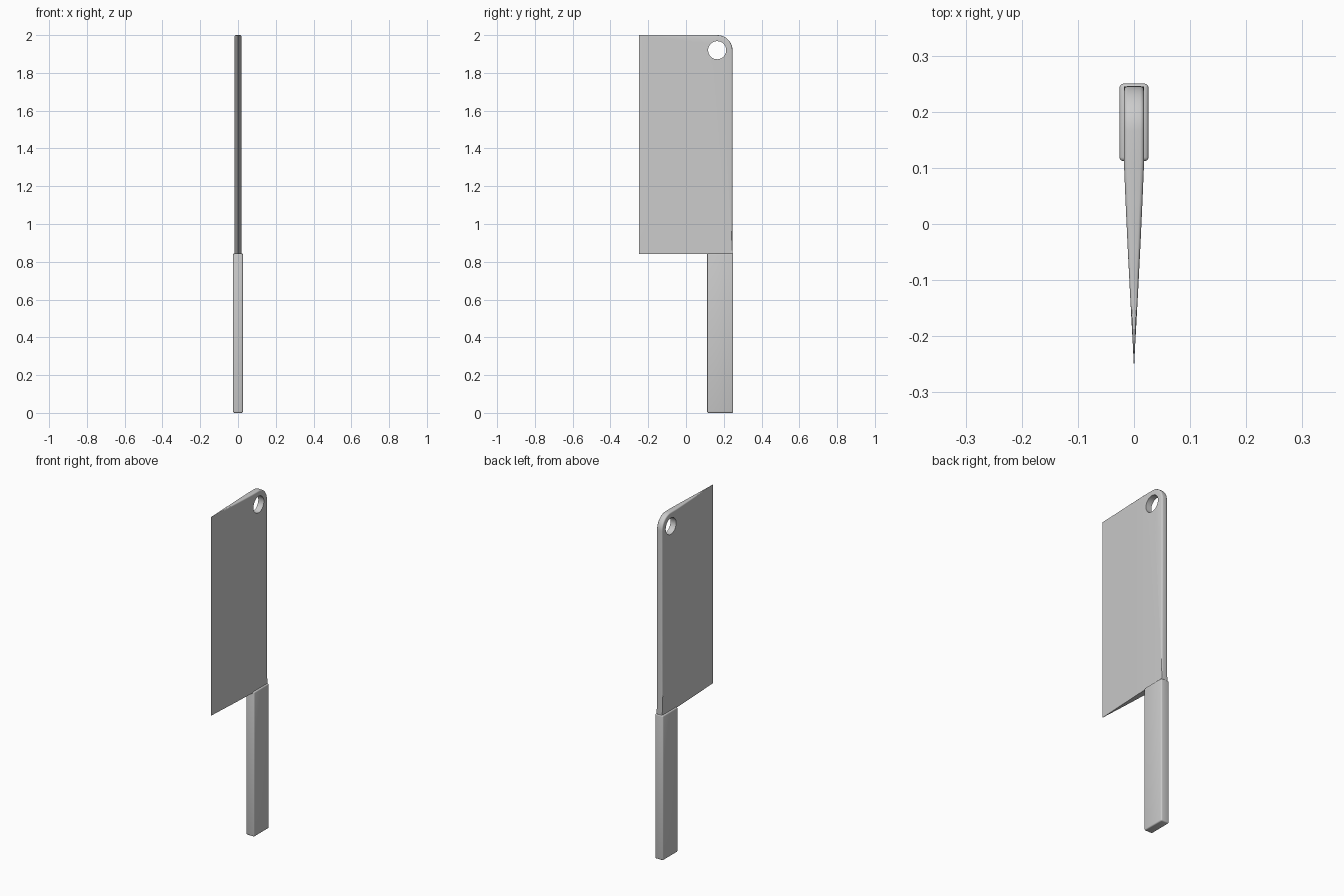
import bpy, bmesh, math
from mathutils import Vector

if "Cube" in bpy.data.objects:
    bpy.data.objects.remove(bpy.data.objects["Cube"])

HALF = 0.018                      # half thickness at the spine
EDGE_Y, FLAT_Y, SPINE_Y = -0.25, 0.11, 0.246
LOW, TOP, R = 0.84, 2.0, 0.08     # blade heel, tip and corner radius


def finish(bm, name):
    bmesh.ops.recalc_face_normals(bm, faces=bm.faces)
    me = bpy.data.meshes.new(name)
    bm.to_mesh(me)
    bm.free()
    ob = bpy.data.objects.new(name, me)
    bpy.context.collection.objects.link(ob)
    bpy.ops.object.select_all(action='DESELECT')
    ob.select_set(True)
    bpy.context.view_layer.objects.active = ob
    bpy.ops.object.shade_smooth_by_angle(angle=math.radians(35))
    return ob


def arc(cy, cz, r, a0, a1, n):
    return [(cy + r * math.cos(a0 + (a1 - a0) * i / n),
             cz + r * math.sin(a0 + (a1 - a0) * i / n)) for i in range(n + 1)]


# Blade: flat outline with hanging hole, extruded, spine rounded, then ground to a wedge
bm = bmesh.new()
corner = arc(SPINE_Y - R, TOP - R, R, 0, math.pi / 2, 10)
outline = [(EDGE_Y, LOW), (SPINE_Y, LOW)] + corner + [(EDGE_Y, TOP)]
hole = arc(0.165, 1.92, 0.048, 0, math.tau, 32)[:-1]
for loop in (outline, hole):
    vs = [bm.verts.new((-HALF, y, z)) for y, z in loop]
    for i, v in enumerate(vs):
        bm.edges.new((v, vs[(i + 1) % len(vs)]))
bmesh.ops.triangle_fill(bm, use_beauty=True, use_dissolve=False, edges=bm.edges[:],
                        normal=Vector((1, 0, 0)))
ext = bmesh.ops.extrude_face_region(bm, geom=bm.faces[:], use_keep_orig=True)
bmesh.ops.translate(bm, vec=(2 * HALF, 0, 0),
                    verts=[g for g in ext['geom'] if isinstance(g, bmesh.types.BMVert)])
bmesh.ops.recalc_face_normals(bm, faces=bm.faces)


def on_back(v):
    y, z = v.co.y, v.co.z
    on_arc = abs(math.hypot(y - SPINE_Y + R, z - TOP + R) - R) < 1e-4
    return abs(y - SPINE_Y) < 1e-4 or abs(z - TOP) < 1e-4 or on_arc


rim = [e for e in bm.edges if all(on_back(v) for v in e.verts)
       and abs(e.verts[0].co.x - e.verts[1].co.x) < 1e-4
       and abs(e.calc_face_angle(0)) > 1.0]
bmesh.ops.bevel(bm, geom=rim, offset=0.007, segments=3, profile=0.5, affect='EDGES')
for y in (-0.21, -0.13, -0.04, 0.04, FLAT_Y):
    bmesh.ops.bisect_plane(bm, geom=bm.verts[:] + bm.edges[:] + bm.faces[:],
                           plane_co=(0, y, 0), plane_no=(0, 1, 0))
for v in bm.verts:
    t = min(1, max(0, (v.co.y - EDGE_Y) / (FLAT_Y - EDGE_Y)))
    v.co.x *= max(0.02, t * (1.2 - 0.2 * t))
finish(bm, "blade")

# Handle: slim bar with rounded edges
bm = bmesh.new()
bmesh.ops.create_cube(bm, size=1)
bmesh.ops.scale(bm, vec=(0.052, 0.138, 0.845), verts=bm.verts)
bmesh.ops.translate(bm, vec=(0, 0.181, 0.4225), verts=bm.verts)
bmesh.ops.bevel(bm, geom=bm.edges[:], offset=0.007, segments=3, profile=0.5, affect='EDGES')
finish(bm, "handle")
